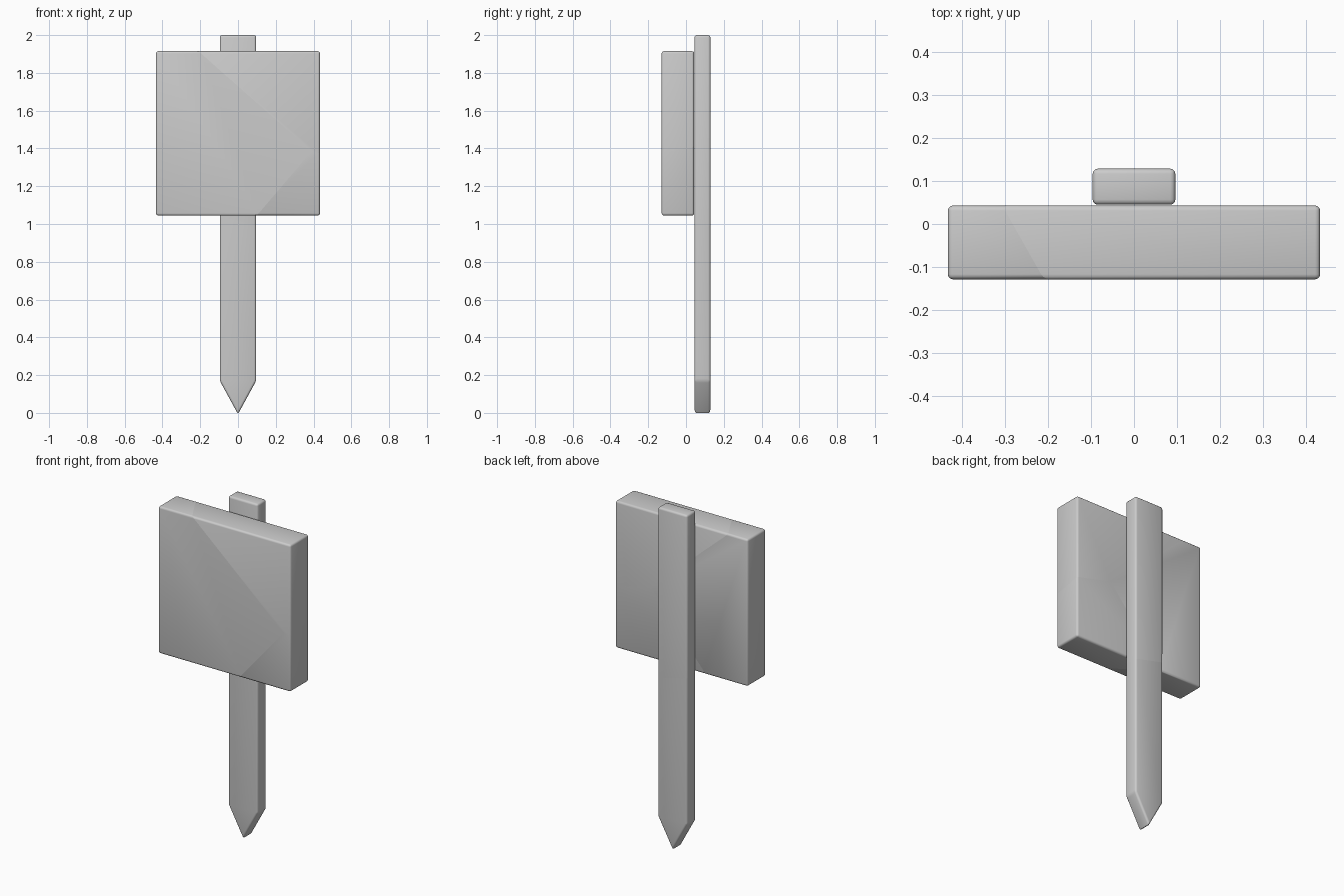
import bpy, bmesh, math
from mathutils import Vector

if "Cube" in bpy.data.objects:
    bpy.data.objects.remove(bpy.data.objects["Cube"])


def prism(profile, y0, y1, bevel):
    """Extrude an x-z outline along y and round all of its edges."""
    bm = bmesh.new()
    face = bm.faces.new([bm.verts.new((x, y0, z)) for x, z in profile])
    ext = bmesh.ops.extrude_face_region(bm, geom=[face])
    verts = [g for g in ext["geom"] if isinstance(g, bmesh.types.BMVert)]
    bmesh.ops.translate(bm, verts=verts, vec=(0, y1 - y0, 0))
    bmesh.ops.recalc_face_normals(bm, faces=bm.faces)
    bmesh.ops.bevel(bm, geom=bm.edges[:], offset=bevel, segments=3,
                    profile=0.5, affect='EDGES')
    return bm


def plane(a, b, c, toward):
    """Cut plane through three points, with its normal facing 'toward'."""
    a, b, c = Vector(a), Vector(b), Vector(c)
    n = (b - a).cross(c - a).normalized()
    return a, n if n.dot(Vector(toward) - a) > 0 else -n


def flip(p):
    return p[0], -p[1]


def piece(name, source, planes):
    """Keep the part of a solid in front of every plane and cap the cuts."""
    bm = source.copy()
    for co, no in planes:
        cut = bmesh.ops.bisect_plane(
            bm, geom=bm.verts[:] + bm.edges[:] + bm.faces[:], dist=1e-6,
            plane_co=co, plane_no=no, clear_inner=True)["geom_cut"]
        edges = [e for e in cut if isinstance(e, bmesh.types.BMEdge)]
        bmesh.ops.contextual_create(bm, geom=edges)
    bmesh.ops.recalc_face_normals(bm, faces=bm.faces)
    me = bpy.data.meshes.new(name)
    bm.to_mesh(me)
    bm.free()
    for p in me.polygons:
        p.use_smooth = True
    me.set_sharp_from_angle(angle=math.radians(35))
    ob = bpy.data.objects.new(name, me)
    bpy.context.collection.objects.link(ob)


# Board, broken into three pieces that meet along one slanted line
F, B = -0.129, 0.043
W, Z0, Z1 = 0.434, 1.045, 1.915
board = prism([(-W, Z0), (W, Z0), (W, Z1), (-W, Z1)], F, B, 0.012)
front_joint, back_joint = (0.39, F, 1.385), (0.2, B, 1.467)
upper, lower = (0.4, 0, 1.9), (0.4, 0, 1.1)
long_crack = plane(front_joint, back_joint, (-0.21, F, Z1), upper)
side_crack = plane(front_joint, back_joint, (W, B, 1.41), upper)
low_crack = plane(front_joint, back_joint, (0.10, F, Z0), lower)
piece("board_left", board, [flip(long_crack), flip(low_crack)])
piece("board_upper_right", board, [long_crack, side_crack])
piece("board_lower_right", board, [flip(side_crack), low_crack])

# Pointed post, snapped just below the board
P = 0.0965
post = prism([(0, -0.007), (P, 0.17), (P, 2.0), (-P, 2.0), (-P, 0.17)],
             0.045, 0.129, 0.012)
snap = plane((-P, 0.045, 1.04), (P, 0.045, 0.993), (P, 0.129, 0.99), (0, 0, 2))
piece("post_upper", post, [snap])
piece("post_lower", post, [flip(snap)])
